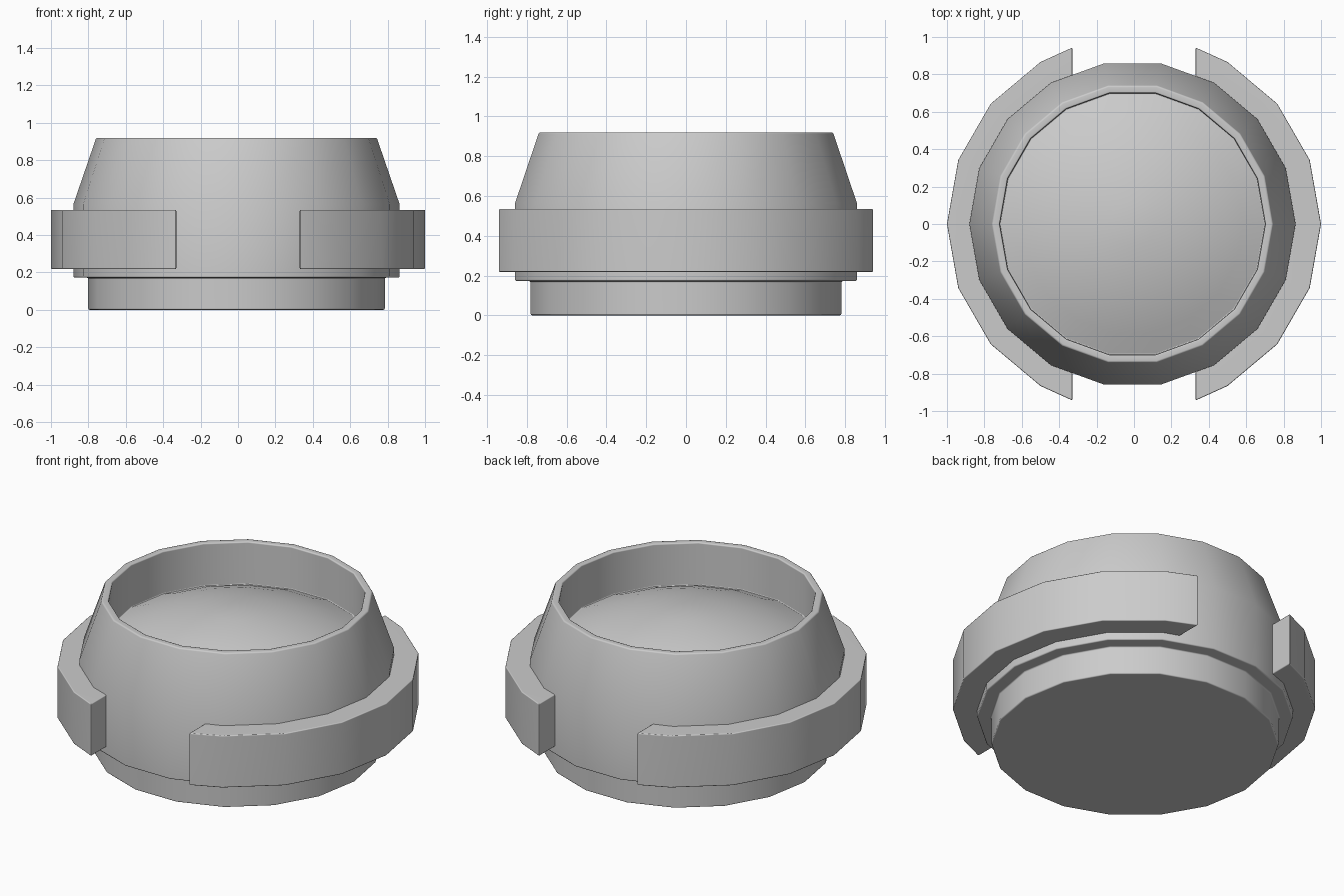
import bpy, bmesh, math

if "Cube" in bpy.data.objects:
    bpy.data.objects.remove(bpy.data.objects["Cube"])

SIDES = 18


def lathe(bm, profile, cx=0.0, closed=False):
    """Revolve (radius, z) points round z; radius 0 makes a pole."""
    rings = []
    for r, z in profile:
        n = SIDES if r > 0 else 1
        rings.append([bm.verts.new((cx + r * math.cos(math.tau * i / SIDES),
                                    r * math.sin(math.tau * i / SIDES), z)) for i in range(n)])
    pairs = list(zip(rings, rings[1:]))
    if closed:
        pairs.append((rings[-1], rings[0]))
    for a, b in pairs:
        for i in range(SIDES):
            j = (i + 1) % SIDES
            quad = [a[i % len(a)], a[j % len(a)], b[j % len(b)], b[i % len(b)]]
            bm.faces.new(list(dict.fromkeys(quad)))
    bmesh.ops.recalc_face_normals(bm, faces=bm.faces)


def finish(bm, name, bevel, mirror=False):
    for f in bm.faces:
        f.smooth = True
    mesh = bpy.data.meshes.new(name)
    bm.to_mesh(mesh)
    bm.free()
    ob = bpy.data.objects.new(name, mesh)
    bpy.context.collection.objects.link(ob)
    if mirror:
        m = ob.modifiers.new("mirror", 'MIRROR')
        m.use_axis[0] = True
        m.use_mirror_merge = False
    b = ob.modifiers.new("bevel", 'BEVEL')
    b.width, b.segments = bevel, 2
    b.limit_method, b.angle_limit = 'ANGLE', math.radians(35)
    ob.modifiers.new("weighted", 'WEIGHTED_NORMAL')
    return ob


# Stepped, tapered housing whose recessed mouth ends in a domed lens
STEPS, RADIUS, RISE, EDGE = 6, 0.71, 0.17, 0.66
dome = [(RADIUS * (1 - k / STEPS), EDGE + RISE * (1 - (1 - k / STEPS) ** 2))
        for k in range(STEPS + 1)]
bm = bmesh.new()
lathe(bm, [(0, 0), (0.793, 0), (0.793, 0.172), (0.872, 0.172), (0.872, 0.565),
           (0.75, 0.92), (RADIUS, 0.92)] + dome, cx=-0.008)
finish(bm, "housing_and_lens", 0.008)

# Split collar: right arc cut flat at the gap, mirrored to the left
bm = bmesh.new()
lathe(bm, [(0.84, 0.218), (1.0, 0.218), (1.0, 0.535), (0.84, 0.535)], closed=True)
bmesh.ops.bisect_plane(bm, geom=bm.verts[:] + bm.edges[:] + bm.faces[:],
                       plane_co=(0.33, 0, 0), plane_no=(1, 0, 0), clear_inner=True)
# Flare the outer tips of the arc slightly
for v in bm.verts:
    if v.co.x < 0.34 and abs(v.co.y) > 0.9:
        v.co.y = math.copysign(0.943, v.co.y)
bmesh.ops.holes_fill(bm, edges=[e for e in bm.edges if e.is_boundary], sides=0)
bmesh.ops.recalc_face_normals(bm, faces=bm.faces)
finish(bm, "collar_halves", 0.006, mirror=True)
